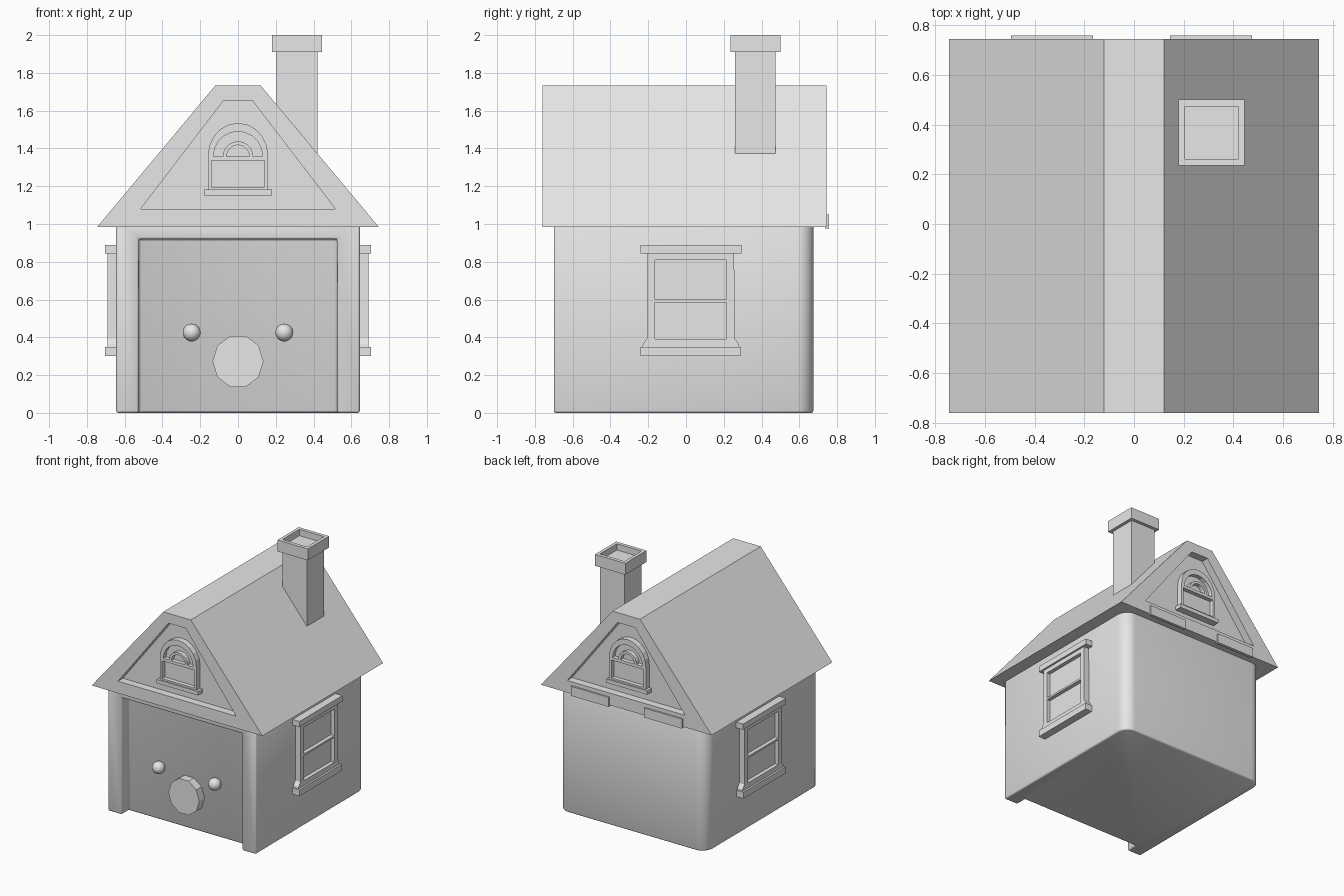
import bpy, bmesh, math
from mathutils import Vector

if "Cube" in bpy.data.objects:
    bpy.data.objects.remove(bpy.data.objects["Cube"])

grey = bpy.data.materials.new("plain grey")
grey.use_nodes = True
grey.diffuse_color = (0.8, 0.8, 0.8, 1)
grey.node_tree.nodes["Principled BSDF"].inputs["Base Color"].default_value = (0.8, 0.8, 0.8, 1)

# Axis layouts: profile (u, v) pushed along w
FRONT = lambda u, v, w: (u, w, v)
SIDE = lambda u, v, w: (w, u, v)
PLAN = lambda u, v, w: (u, v, w)


def finish(name, bm):
    bmesh.ops.recalc_face_normals(bm, faces=bm.faces)
    mesh = bpy.data.meshes.new(name)
    bm.to_mesh(mesh)
    bm.free()
    mesh.materials.append(grey)
    obj = bpy.data.objects.new(name, mesh)
    bpy.context.collection.objects.link(obj)
    return obj


def prism(name, points, w0, w1, layout):
    bm = bmesh.new()
    face = bm.faces.new([bm.verts.new(layout(u, v, w0)) for u, v in points])
    moved = bmesh.ops.extrude_face_region(bm, geom=[face])["geom"]
    shift = Vector(layout(0, 0, w1)) - Vector(layout(0, 0, w0))
    bmesh.ops.translate(bm, vec=shift, verts=[g for g in moved if isinstance(g, bmesh.types.BMVert)])
    return finish(name, bm)


def rect(u0, u1, v0, v1):
    return [(u0, v0), (u1, v0), (u1, v1), (u0, v1)]


def arc(cx, cy, rx, ry, start, end, steps):
    angles = [math.radians(start + (end - start) * i / steps) for i in range(steps + 1)]
    return [(cx + rx * math.cos(a), cy + ry * math.sin(a)) for a in angles]


def apply(obj, kind, **settings):
    mod = obj.modifiers.new(kind, kind)
    for key, value in settings.items():
        setattr(mod, key, value)
    activate(obj)
    bpy.ops.object.modifier_apply(modifier=mod.name)


def activate(obj):
    bpy.ops.object.select_all(action="DESELECT")
    obj.select_set(True)
    bpy.context.view_layer.objects.active = obj


def cut(obj, *cutters):
    for cutter in cutters:
        apply(obj, "BOOLEAN", object=cutter, operation="DIFFERENCE", solver="EXACT")
        bpy.data.objects.remove(cutter)


def smooth(obj):
    activate(obj)
    bpy.ops.object.shade_smooth_by_angle(angle=math.radians(50))


# Walls with round back corners and a recessed front door
R = 0.09
plan = [(-0.645, -0.7), (0.645, -0.7)]
plan += arc(0.645 - R, 0.675 - R, R, R, 0, 90, 8) + arc(R - 0.645, 0.675 - R, R, R, 90, 180, 8)
walls = prism("walls", plan, 0, 1.03, PLAN)
cut(walls, prism("door_cutter", rect(-0.525, 0.525, -0.2, 0.92), -0.9, -0.61, FRONT))
apply(walls, "BEVEL", width=0.012, segments=2, limit_method="ANGLE", angle_limit=math.radians(50))
smooth(walls)

# Door knobs and round front plate
for side, x in (("right", -0.245), ("left", 0.245)):
    bm = bmesh.new()
    bmesh.ops.create_uvsphere(bm, u_segments=24, v_segments=14, radius=0.047)
    bmesh.ops.translate(bm, vec=(x, -0.64, 0.425), verts=bm.verts)
    smooth(finish("door_knob_" + side, bm))
prism("door_disc", arc(0, 0.273, 0.135, 0.142, 0, 324, 9), -0.675, -0.6, FRONT)

# Roof with flat ridge and recessed gables
Y0, Y1, DEEP = -0.76, 0.745, 0.06
roof = prism("roof", [(-0.745, 0.985), (0.745, 0.985), (0.12, 1.733), (-0.12, 1.733)], Y0, Y1, FRONT)
gable = [(-0.515, 1.08), (0.515, 1.08), (0.075, 1.655), (-0.075, 1.655)]
cut(roof, prism("gable_cutter", gable, Y0 - 0.2, Y0 + DEEP, FRONT),
    prism("gable_cutter", gable, Y1 - DEEP, Y1 + 0.2, FRONT))


def gable_window(label, y, out):
    base = y - out * 0.02
    front = y + out * 0.045
    pane = y + out * 0.012
    past = y + out * 0.2
    shape = [(-0.16, 1.16), (0.16, 1.16)] + arc(0, 1.36, 0.16, 0.175, 0, 180, 10)
    frame = prism("gable_window_" + label, shape, base, front, FRONT)
    # Lower pane, fan light and its arched outer light
    ring = arc(0, 1.358, 0.13, 0.132, 0, 180, 10) + arc(0, 1.358, 0.08, 0.08, 180, 0, 10)
    for cutter in (rect(-0.14, 0.14, 1.195, 1.335), ring, arc(0, 1.358, 0.06, 0.06, 0, 180, 10)):
        cut(frame, prism("pane_cutter", cutter, pane, past, FRONT))
    prism("gable_sill_" + label, rect(-0.18, 0.18, 1.152, 1.182), base, y + out * 0.056, FRONT)


gable_window("front", Y0 + DEEP, -1)
gable_window("back", Y1 - DEEP, 1)

# Small plates under the back gable
for side, x0 in (("right", -0.495), ("left", 0.145)):
    prism("back_plate_" + side, rect(x0, x0 + 0.33, 0.975, 1.05), 0.735, 0.758, FRONT)

# Side windows with flared feet, two panes, head and sill
outline = [(-0.232, 0.34), (0.282, 0.34), (0.278, 0.365), (0.257, 0.395), (0.255, 0.86),
           (-0.205, 0.86), (-0.207, 0.395), (-0.228, 0.365)]
for side, s in (("right", -1), ("left", 1)):
    frame = prism("side_window_" + side, outline, s * 0.62, s * 0.69, SIDE)
    cut(frame, *[prism("pane_cutter", rect(-0.165, 0.215, z0, z1), s * 0.66, s * 0.9, SIDE)
                 for z0, z1 in ((0.39, 0.585), (0.6, 0.81))])
    prism("side_window_head_" + side, rect(-0.24, 0.295, 0.845, 0.89), s * 0.62, s * 0.705, SIDE)
    prism("side_window_sill_" + side, rect(-0.24, 0.29, 0.3, 0.35), s * 0.62, s * 0.705, SIDE)

# Chimney and hollow cap
prism("chimney", rect(0.205, 0.42, 0.26, 0.475), 1.3, 1.93, PLAN)
cap = prism("chimney_cap", rect(0.18, 0.445, 0.235, 0.5), 1.91, 2, PLAN)
cut(cap, prism("flue_cutter", rect(0.205, 0.42, 0.262, 0.473), 1.95, 2.2, PLAN))
